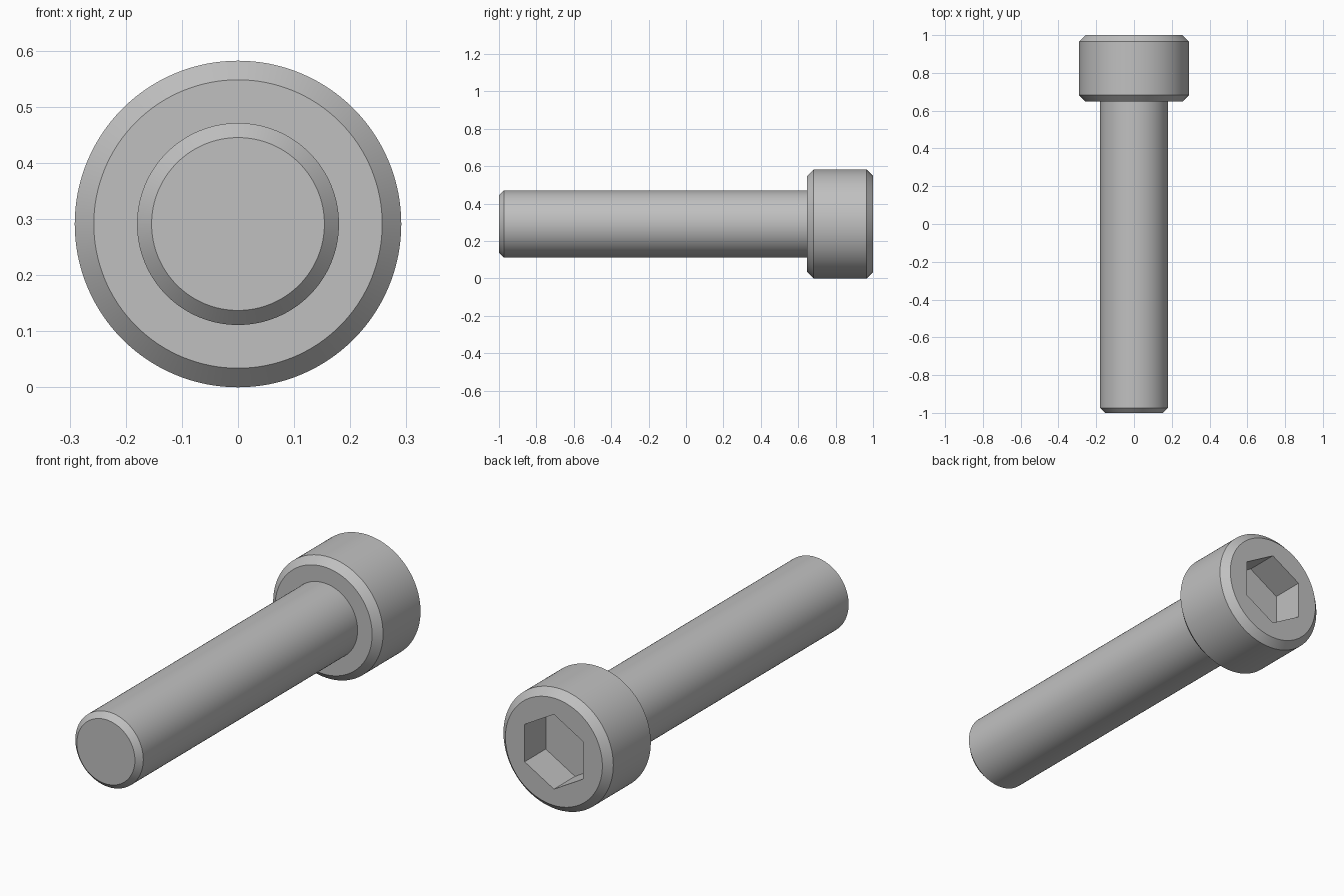
import bpy, bmesh, math
from mathutils import Matrix

if "Cube" in bpy.data.objects:
    bpy.data.objects.remove(bpy.data.objects["Cube"], do_unlink=True)

HEAD_R, SHAFT_R = 0.291, 0.18
HEAD_CHAMFER, TIP_CHAMFER = 0.034, 0.026
HEAD_START = 0.648
SOCKET_R, SOCKET_DEPTH = 0.179, 0.16
SEGMENTS = 128

steel = bpy.data.materials.new("steel grey")
steel.use_nodes = True
GREY = (0.53, 0.53, 0.53, 1)
steel.diffuse_color = GREY
steel.node_tree.nodes["Principled BSDF"].inputs["Base Color"].default_value = GREY


def make_object(name, bm):
    bmesh.ops.recalc_face_normals(bm, faces=bm.faces)
    mesh = bpy.data.meshes.new(name)
    bm.to_mesh(mesh)
    bm.free()
    mesh.materials.append(steel)
    obj = bpy.data.objects.new(name, mesh)
    bpy.context.collection.objects.link(obj)
    return obj


def lathe(name, profile):
    """Closed solid turned about the bolt axis from (radius, y) points."""
    bm = bmesh.new()
    rings = []
    for r, y in profile:
        angles = [math.tau * i / SEGMENTS for i in range(SEGMENTS)]
        rings.append([bm.verts.new((r * math.cos(a), y, HEAD_R + r * math.sin(a)))
                      for a in angles])
    for a, b in zip(rings, rings[1:]):
        for i in range(SEGMENTS):
            j = (i + 1) % SEGMENTS
            bm.faces.new((a[i], a[j], b[j], b[i]))
    bm.faces.new(rings[0])
    bm.faces.new(rings[-1])
    return make_object(name, bm)


# Shaft and chamfered head as one turned body
bolt = lathe("socket_head_bolt", [
    (SHAFT_R - TIP_CHAMFER, -1),
    (SHAFT_R, -1 + TIP_CHAMFER),
    (SHAFT_R, HEAD_START),
    (HEAD_R - HEAD_CHAMFER, HEAD_START),
    (HEAD_R, HEAD_START + HEAD_CHAMFER),
    (HEAD_R, 1 - HEAD_CHAMFER),
    (HEAD_R - HEAD_CHAMFER, 1),
])

# Hexagonal socket cutter, with corners pointing up and down
bm = bmesh.new()
bmesh.ops.create_cone(bm, cap_ends=True, segments=6, radius1=SOCKET_R,
                      radius2=SOCKET_R, depth=2 * SOCKET_DEPTH)
top = max(bm.verts, key=lambda v: v.co.y)
turn = math.pi / 2 - math.atan2(top.co.y, top.co.x)
bm.transform(Matrix.Translation((0, 1, HEAD_R))
             @ Matrix.Rotation(math.pi / 2, 4, "X")
             @ Matrix.Rotation(turn, 4, "Z"))
cutter = make_object("socket_cutter", bm)
cutter.hide_render = True

cut = bolt.modifiers.new("hex socket", "BOOLEAN")
cut.operation = "DIFFERENCE"
cut.solver = "EXACT"
cut.object = cutter

# Apply the cut, remove the cutter, smooth the round walls
bpy.ops.object.select_all(action="DESELECT")
bolt.select_set(True)
bpy.context.view_layer.objects.active = bolt
bpy.ops.object.modifier_apply(modifier=cut.name)
bpy.data.objects.remove(cutter, do_unlink=True)
bpy.ops.object.shade_smooth_by_angle(angle=math.radians(30))
